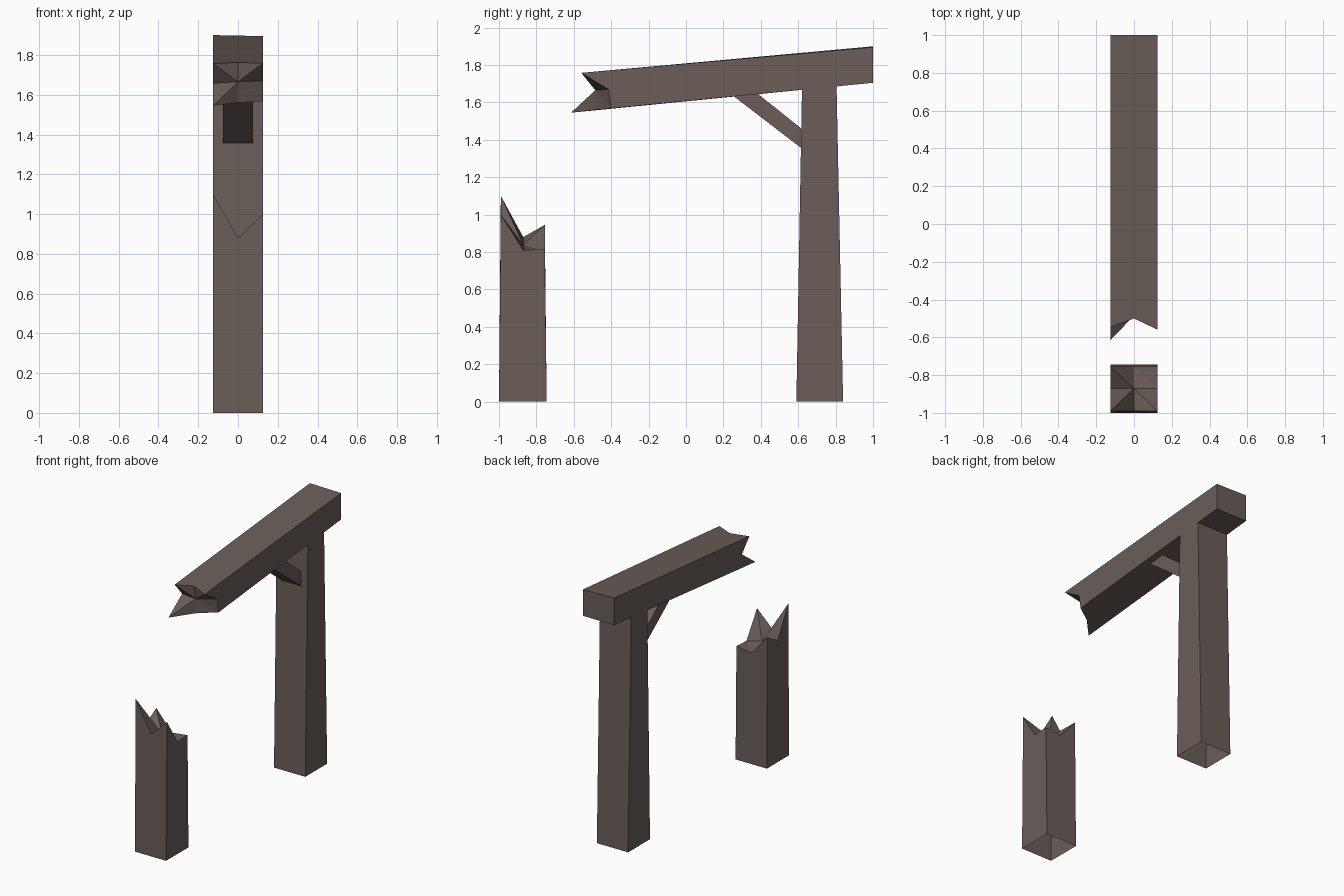
import bpy, bmesh

if "Cube" in bpy.data.objects:
    bpy.data.objects.remove(bpy.data.objects["Cube"])

wood = bpy.data.materials.new("weathered dark wood")
wood.diffuse_color = (0.145, 0.111, 0.099, 1)
wood.use_nodes = True
wood.node_tree.nodes["Principled BSDF"].inputs["Base Color"].default_value = wood.diffuse_color


def finish(name, bm):
    bmesh.ops.recalc_face_normals(bm, faces=bm.faces[:])
    me = bpy.data.meshes.new(name)
    bm.to_mesh(me)
    bm.free()
    me.materials.append(wood)
    ob = bpy.data.objects.new(name, me)
    bpy.context.collection.objects.link(ob)


def drop_faces(bm, test):
    bmesh.ops.recalc_face_normals(bm, faces=bm.faces[:])
    doomed = [f for f in bm.faces if test(f.calc_center_median())]
    bmesh.ops.delete(bm, geom=doomed, context='FACES')


def snapped_timber(name, base, grid, diagonals, open_base):
    """Square timber: 4 sound corners at one end, a splintered 3x3 grid at the other."""
    bm = bmesh.new()
    b = [bm.verts.new(p) for p in base]
    g = [[bm.verts.new(p) for p in row] for row in grid]
    # splintered end, two triangles per cell
    for j in range(2):
        for i in range(2):
            p, q, r, s = g[j][i], g[j][i + 1], g[j + 1][i + 1], g[j + 1][i]
            tris = ((p, q, r), (p, r, s)) if diagonals[j][i] == "/" else ((p, q, s), (q, r, s))
            for t in tris:
                bm.faces.new(t)
    # long sides
    rim = [g[0][0], g[0][1], g[0][2], g[1][2], g[2][2], g[2][1], g[2][0], g[1][0]]
    for k in range(4):
        bm.faces.new((b[k], b[(k + 1) % 4], rim[(2 * k + 2) % 8], rim[2 * k + 1], rim[2 * k]))
    cap = bm.faces.new(b)
    bmesh.ops.recalc_face_normals(bm, faces=bm.faces[:])
    if open_base:
        bmesh.ops.delete(bm, geom=[cap], context='FACES')
    finish(name, bm)


def side_profile(name, profile, half, open_ends=None):
    """Extrude a (y, z) profile across x."""
    bm = bmesh.new()
    l, r = [[bm.verts.new((x, y, z)) for y, z in profile] for x in (-half, half)]
    bm.faces.new(l)
    bm.faces.new(r)
    n = len(profile)
    for k in range(n):
        bm.faces.new((l[k], l[(k + 1) % n], r[(k + 1) % n], r[k]))
    if open_ends:
        drop_faces(bm, open_ends)
    finish(name, bm)


W = 0.125
xs = (-W, 0, W)

# broken short post
heights = ((1.10, 0.88, 1.00), (0.88, 0.84, 0.81), (0.945, 0.80, 0.815))
snapped_timber(
    "broken_post",
    [(-W, -1, 0), (W, -1, 0), (W, -0.745, 0), (-W, -0.745, 0)],
    [[(x, y, z) for x, z in zip(xs, row)] for y, row in zip((-0.99, -0.87, -0.755), heights)],
    ("/\\", "\\\\"), True)

# sloping cross beam with a splintered front end
ends = (((-0.615, 1.545), (-0.485, 1.56), (-0.40, 1.568)),
        ((-0.46, 1.658), (-0.485, 1.665), (-0.415, 1.67)),
        ((-0.545, 1.757), (-0.50, 1.763), (-0.56, 1.758)))
snapped_timber(
    "cross_beam",
    [(-W, 1, 1.705), (W, 1, 1.705), (W, 1, 1.895), (-W, 1, 1.90)],
    [[(x, y, z) for x, (y, z) in zip(xs, row)] for row in ends],
    ("/\\", "\\/"), False)

# tall tapered post, open underneath
side_profile("tall_post", [(0.59, 0), (0.84, 0), (0.805, 1.687), (0.62, 1.669)], W,
             lambda c: c.z < 0.01)

# diagonal brace between post and beam
side_profile("brace", [(0.615, 1.357), (0.615, 1.462), (0.385, 1.645), (0.255, 1.633)], 0.075)
